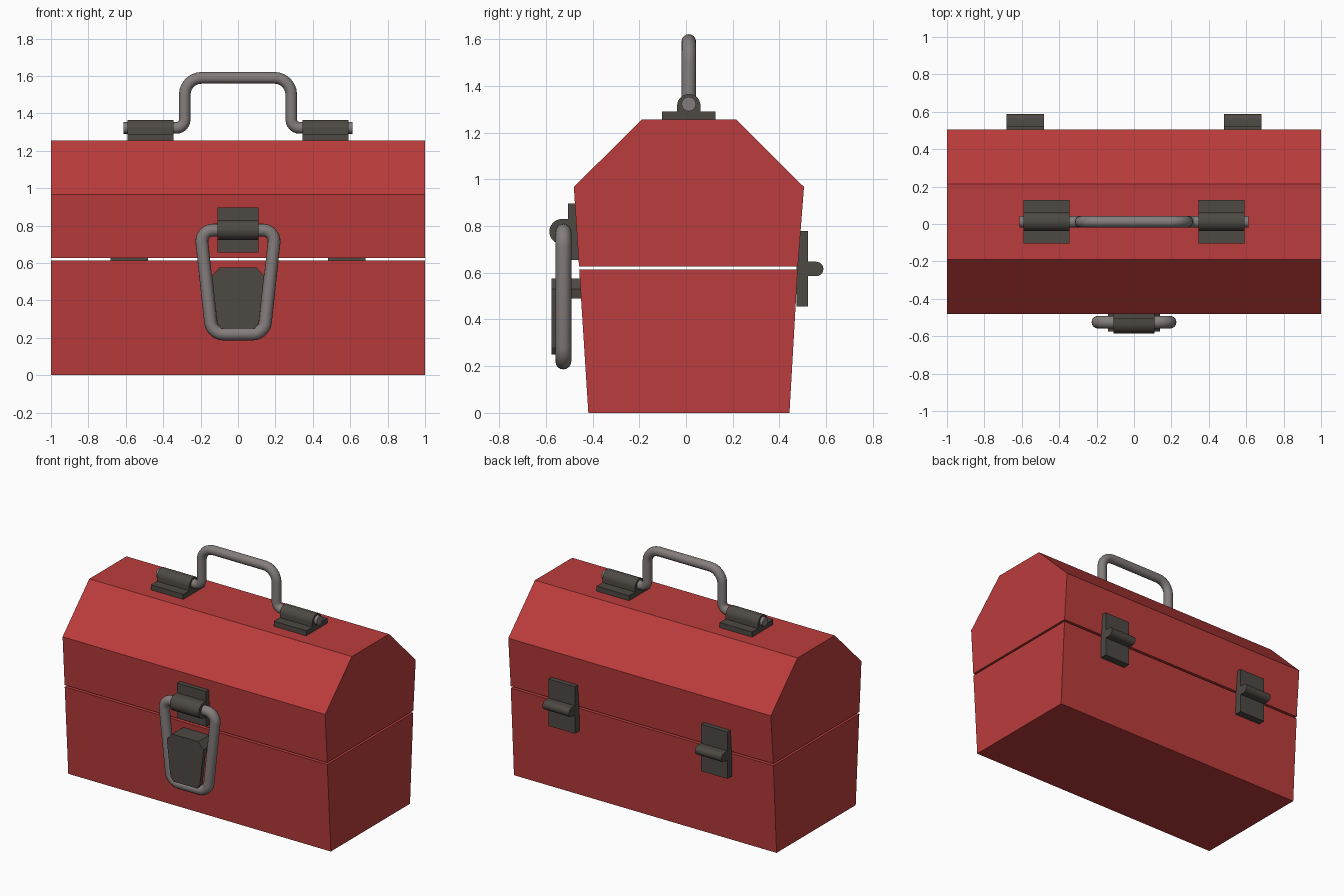
import bpy, bmesh, math
from mathutils import Vector

if "Cube" in bpy.data.objects:
    bpy.data.objects.remove(bpy.data.objects["Cube"])


def material(name, rgb):
    m = bpy.data.materials.new(name)
    m.diffuse_color = (*rgb, 1)
    m.use_nodes = True
    m.node_tree.nodes["Principled BSDF"].inputs["Base Color"].default_value = m.diffuse_color
    return m


RED = material("red paint", (0.50, 0.045, 0.045))
DARK = material("dark metal", (0.075, 0.066, 0.056))
STEEL = material("grey steel", (0.23, 0.205, 0.20))


def prism(name, profile, lo, hi, axis, mat, smooth=False):
    """Extrude a profile along x (profile is y,z) or along y (profile is x,z)."""
    place = (lambda p, d: (d, p[0], p[1])) if axis == "x" else (lambda p, d: (p[0], d, p[1]))
    bm = bmesh.new()
    a = [bm.verts.new(place(p, lo)) for p in profile]
    b = [bm.verts.new(place(p, hi)) for p in profile]
    n = len(a)
    bm.faces.new(a)
    bm.faces.new(b[::-1])
    for i in range(n):
        j = (i + 1) % n
        bm.faces.new((a[i], b[i], b[j], a[j]))
    return finish(name, bm, mat, smooth)


def finish(name, bm, mat, smooth):
    bmesh.ops.recalc_face_normals(bm, faces=bm.faces)
    me = bpy.data.meshes.new(name)
    bm.to_mesh(me)
    bm.free()
    me.materials.append(mat)
    ob = bpy.data.objects.new(name, me)
    bpy.context.collection.objects.link(ob)
    if smooth:
        bpy.ops.object.select_all(action="DESELECT")
        ob.select_set(True)
        bpy.context.view_layer.objects.active = ob
        bpy.ops.object.shade_smooth_by_angle(angle=math.radians(40))
    return ob


def rect(a0, a1, b0, b1):
    return [(a0, b0), (a1, b0), (a1, b1), (a0, b1)]


def arch(cy, cz, r, foot, direction):
    """D-shaped (y,z) profile: half circle towards direction, straight legs of length foot."""
    d = Vector(direction)
    s = Vector((-d.y, d.x))
    c = Vector((cy, cz))
    pts = [c + r * (math.cos(t) * s + math.sin(t) * d)
           for t in (math.pi * i / 14 for i in range(15))]
    return [tuple(p) for p in pts + [c - r * s - foot * d, c + r * s - foot * d]]


def rounded(points, closed, steps=6):
    """Round the corners of (x, z, radius) points with tangent arcs."""
    out = []
    n = len(points)
    for i, (x, z, r) in enumerate(points):
        p = Vector((x, z))
        if r == 0 or (not closed and i in (0, n - 1)):
            out.append(p)
            continue
        u = (Vector(points[i - 1][:2]) - p).normalized()
        v = (Vector(points[(i + 1) % n][:2]) - p).normalized()
        half = u.angle(v) / 2
        centre = p + (u + v).normalized() * (r / math.sin(half))
        a = p + u * (r / math.tan(half)) - centre
        b = p + v * (r / math.tan(half)) - centre
        for k in range(steps + 1):
            q = a.lerp(b, k / steps)
            ang = -math.pi / 2 + half  # half of the turning angle
            f = (1 + math.tan((2 * k / steps - 1) * -ang) / math.tan(-ang)) / 2
            q = a.lerp(b, f)
            out.append(centre + q.normalized() * r)
    return out


def tube(name, path, y, r, closed, mat, sides=16):
    """Sweep a circle along a path lying in the plane at depth y."""
    bm = bmesh.new()
    rings = []
    n = len(path)
    for i, p in enumerate(path):
        prev = path[i - 1] if closed or i else p
        nxt = path[(i + 1) % n] if closed or i < n - 1 else p
        u, v = (p - prev).normalized(), (nxt - p).normalized()
        t = (u + v).normalized()
        side = Vector((-t.y, t.x))
        ring = []
        for k in range(sides):
            a = 2 * math.pi * k / sides
            q = p + side * (r * math.cos(a))
            ring.append(bm.verts.new((q.x, y + r * math.sin(a), q.y)))
        rings.append(ring)
    for i in range(n if closed else n - 1):
        a, b = rings[i], rings[(i + 1) % n]
        for k in range(sides):
            m = (k + 1) % sides
            bm.faces.new((a[k], a[m], b[m], b[k]))
    if not closed:
        bm.faces.new(rings[0])
        bm.faces.new(rings[-1])
    return finish(name, bm, mat, True)


# Box: tapered base and faceted lid with a thin gap between them
prism("base", [(-0.418, 0), (0.443, 0), (0.478, 0.613), (-0.457, 0.613)], -1, 1, "x", RED)
prism("lid", [(-0.458, 0.627), (0.479, 0.627), (0.505, 0.967), (0.215, 1.255),
              (-0.19, 1.255), (-0.48, 0.967)], -1, 1, "x", RED)

# Handle brackets on the lid and hinges on the back
for s, side in ((-1, "left"), (1, "right")):
    x0, x1 = sorted((s * 0.345, s * 0.592))
    prism(f"handle_plate_{side}", rect(-0.103, 0.127, 1.25, 1.29), x0, x1, "x", DARK)
    prism(f"handle_barrel_{side}", arch(0.012, 1.315, 0.05, 0.04, (0, 1)), x0, x1, "x", DARK, True)
    x0, x1 = sorted((s * 0.48, s * 0.682))
    prism(f"hinge_plate_{side}", rect(0.472, 0.523, 0.455, 0.778), x0, x1, "x", DARK)
    prism(f"hinge_barrel_{side}", arch(0.557, 0.616, 0.031, 0.045, (1, 0)), x0, x1, "x", DARK, True)

# Carrying handle
right = [(0.285, 1.59, 0.09), (0.285, 1.322, 0.045), (0.613, 1.322, 0)]
left = [(-x, z, r) for x, z, r in reversed(right)]
tube("carry_handle", rounded(left + right, False), 0.012, 0.031, False, STEEL)

# Latch: upper plate with barrel, wire loop, and hooked catch below
prism("latch_plate", rect(-0.506, -0.455, 0.655, 0.897), -0.11, 0.11, "x", DARK)
prism("latch_barrel", arch(-0.531, 0.776, 0.054, 0.05, (-1, 0)), -0.11, 0.11, "x", DARK, True)
tube("latch_loop", rounded([(-0.2, 0.776, 0.06), (0.2, 0.776, 0.06),
                            (0.14, 0.22, 0.07), (-0.14, 0.22, 0.07)], True),
     -0.525, 0.034, True, STEEL)
prism("catch_plate", [(-0.09, 0.25), (0.09, 0.25), (0.112, 0.28), (0.14, 0.53), (0.1, 0.575),
                      (-0.1, 0.575), (-0.14, 0.53), (-0.112, 0.28)], -0.575, -0.545, "y", DARK)
prism("catch_hook", [(-0.135, 0.49), (0.135, 0.49), (0.14, 0.53), (0.1, 0.575),
                     (-0.1, 0.575), (-0.14, 0.53)], -0.546, -0.445, "y", DARK)
